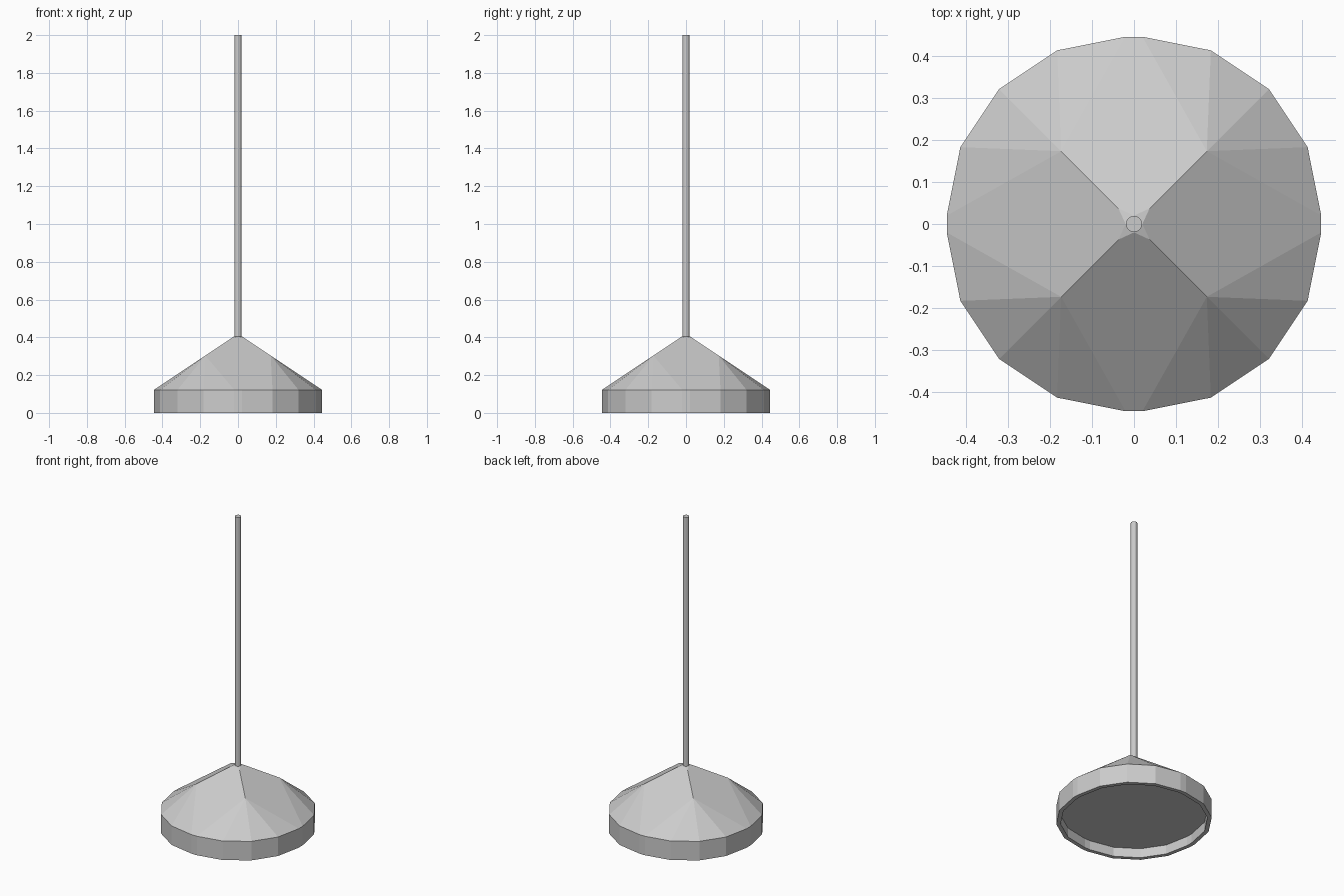
import bpy, bmesh
from math import sin, cos, pi

if "Cube" in bpy.data.objects:
    bpy.data.objects.remove(bpy.data.objects["Cube"])


def outline(half, z, core=0.02, steps=4):
    """Square with heavily rounded corners, five points per quadrant."""
    r = half - core
    pts = []
    for q, (sx, sy) in enumerate([(1, 1), (-1, 1), (-1, -1), (1, -1)]):
        for i in range(steps + 1):
            a = (q + i / steps) * pi / 2
            pts.append((sx * core + r * cos(a), sy * core + r * sin(a), z))
    return pts


def finish(name, bm):
    bmesh.ops.recalc_face_normals(bm, faces=bm.faces)
    mesh = bpy.data.meshes.new(name)
    bm.to_mesh(mesh)
    bm.free()
    obj = bpy.data.objects.new(name, mesh)
    bpy.context.collection.objects.link(obj)
    return obj


def bridge(bm, a, b):
    n = len(a)
    for i in range(n):
        j = (i + 1) % n
        bm.faces.new((a[i], a[j], b[j], b[i]))


# Shade: recessed underside, lip, outer wall and faceted pyramid roof
HALF, WALL_Z, TOP_Z = 0.445, 0.122, 0.405
bm = bmesh.new()
rings = [[bm.verts.new(p) for p in outline(h, z)]
         for h, z in [(0.42, 0.06), (0.42, 0), (HALF, 0), (HALF, WALL_Z)]]
for a, b in zip(rings, rings[1:]):
    bridge(bm, a, b)
bm.faces.new(rings[0])
rim = rings[-1]


def roof_z(d):
    return WALL_Z + (HALF - d) / (HALF - 0.02) * (TOP_Z - WALL_Z)


quads = [(1, 1), (-1, 1), (-1, -1), (1, -1)]
tips = [bm.verts.new((x * 0.02, y * 0.02, TOP_Z))
        for x, y in [(1, 0), (0, 1), (-1, 0), (0, -1)]]
upper = [bm.verts.new((x * 0.037, y * 0.037, roof_z(0.037))) for x, y in quads]
lower = [bm.verts.new((x * 0.173, y * 0.173, roof_z(0.173))) for x, y in quads]
bm.faces.new(tips)
for q in range(4):
    n = (q + 1) % 4
    # Rounded corner fan and small facet beside the rod
    for i in range(4):
        bm.faces.new((rim[q * 5 + i], rim[q * 5 + i + 1], lower[q]))
    bm.faces.new((tips[q], upper[q], tips[n]))
    # Large flat side
    bm.faces.new((rim[q * 5 + 4], rim[n * 5], lower[n], upper[n],
                  tips[n], upper[q], lower[q]))
finish("lamp_shade", bm)

# Suspension rod
bpy.ops.mesh.primitive_cylinder_add(vertices=16, radius=0.019, depth=1.62,
                                    location=(0, 0, 1.19))
bpy.context.object.name = "hanging_rod"
